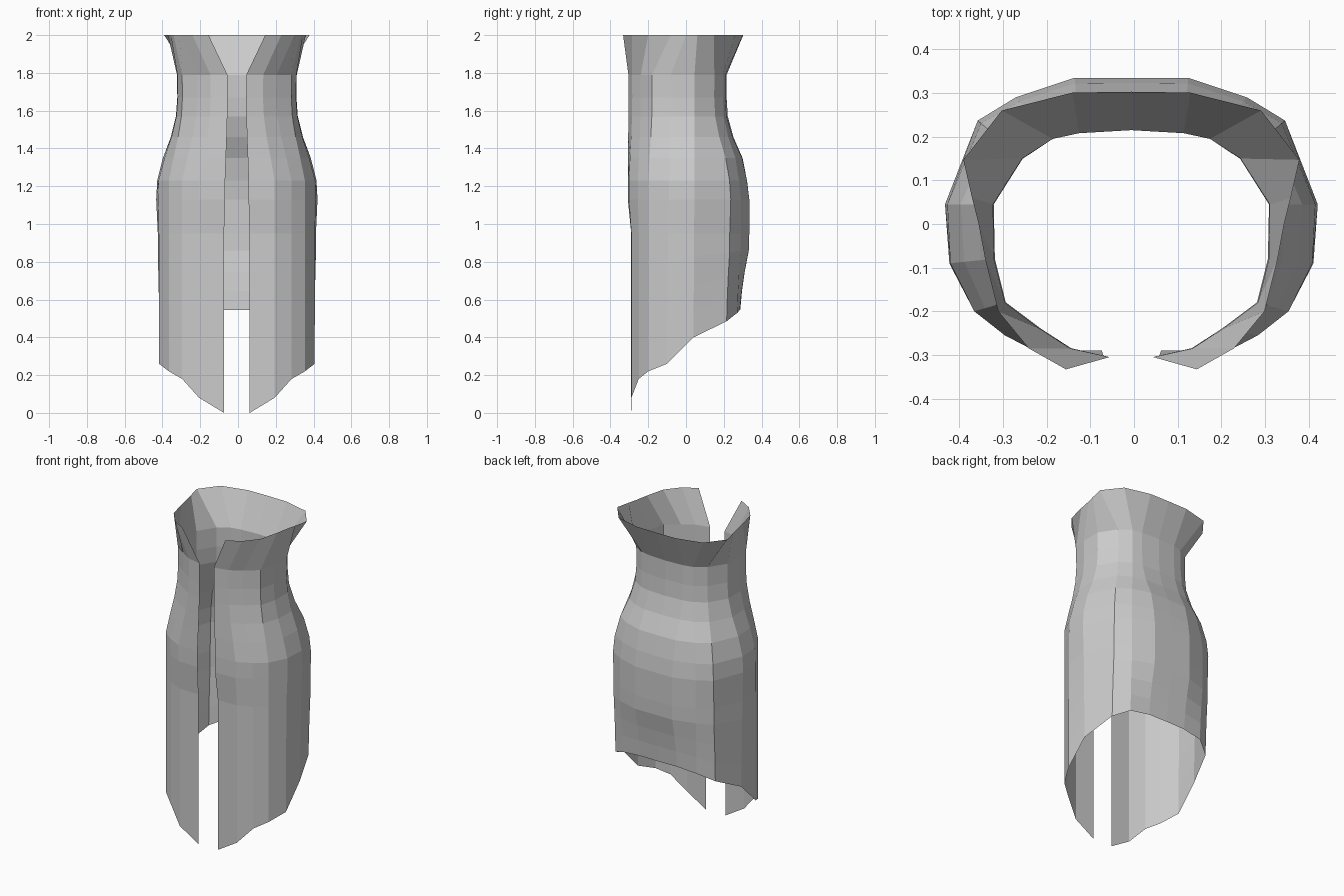
import bpy

if "Cube" in bpy.data.objects:
    bpy.data.objects.remove(bpy.data.objects["Cube"])

# Half cross-sections (x, y), from the front opening round to the back centre
TOP = [(.15, -.333), (.235, -.285), (.305, -.20), (.335, -.08), (.355, .045),
       (.385, .147), (.297, .26), (.21, .282), (.135, .301), (0, .303)]
WAIST = [(.05, -.305), (.14, -.285), (.21, -.24), (.29, -.18), (.315, -.08),
         (.317, .045), (.25, .15), (.18, .195), (.12, .208), (0, .215)]
HIP = [(.062, -.308), (.20, -.302), (.29, -.255), (.36, -.20), (.417, -.09),
       (.427, .045), (.352, .237), (.265, .29), (.13, .335), (0, .335)]
HEM = [(.068, -.29), (.20, -.289), (.29, -.25), (.36, -.20), (.412, -.10),
       (.41, .04), (.35, .215), (.26, .272), (.13, .285), (0, .287)]
HEM_Z = [0, .08, .18, .22, .26, .40, .485, .53, .545, .545]
TOP = TOP[:4] + [(.35, .0), (.365, .06)] + [TOP[5], TOP[6], TOP[8], TOP[9]]


def mix(a, b, t):
    return a + (b - a) * t


def section(a, b, t_front, t_back):
    """Blend two sections, with separate amounts at front and back."""
    out = []
    for i, ((ax, ay), (bx, by)) in enumerate(zip(a, b)):
        t = mix(t_front, t_back, min(1, max(0, (i - 3) / 4)))
        out.append((mix(ax, bx, t), mix(ay, by, t)))
    return out


# Upper rows: z, sections, blend at front and back
levels = [(2.0, TOP, TOP, 0, 0), (1.79, WAIST, WAIST, 0, 0),
          (1.67, WAIST, HIP, -.03, 0), (1.57, WAIST, HIP, .05, .05),
          (1.46, WAIST, HIP, .3, .3), (1.35, WAIST, HIP, .65, .7),
          (1.23, WAIST, HIP, 1, .9), (1.13, HIP, HIP, 0, 0),
          (.95, HIP, HEM, 1, 0)]
rows = [[(x, y, z) for x, y in section(a, b, f, k)] for z, a, b, f, k in levels]

# Skirt rows run down to the slanted hem
for t, back in ((.22, .05), (.5, .5), (.75, .8), (1, 1)):
    rows.append([(x, y, mix(.95, hz, t))
                 for (x, y), hz in zip(section(HIP, HEM, 1, back), HEM_Z)])

n = len(HEM)
verts = [v for r in rows for v in r]
faces = [(r * n + c, (r + 1) * n + c, (r + 1) * n + c + 1, r * n + c + 1)
         for r in range(len(rows) - 1) for c in range(n - 1)]

# Open-fronted sleeveless coat, mirrored left to right
mesh = bpy.data.meshes.new("open_coat")
mesh.from_pydata(verts, [], faces)
coat = bpy.data.objects.new("open_coat", mesh)
bpy.context.collection.objects.link(coat)
coat.location.x = -.006
mirror = coat.modifiers.new("mirror", 'MIRROR')
mirror.use_clip = True
